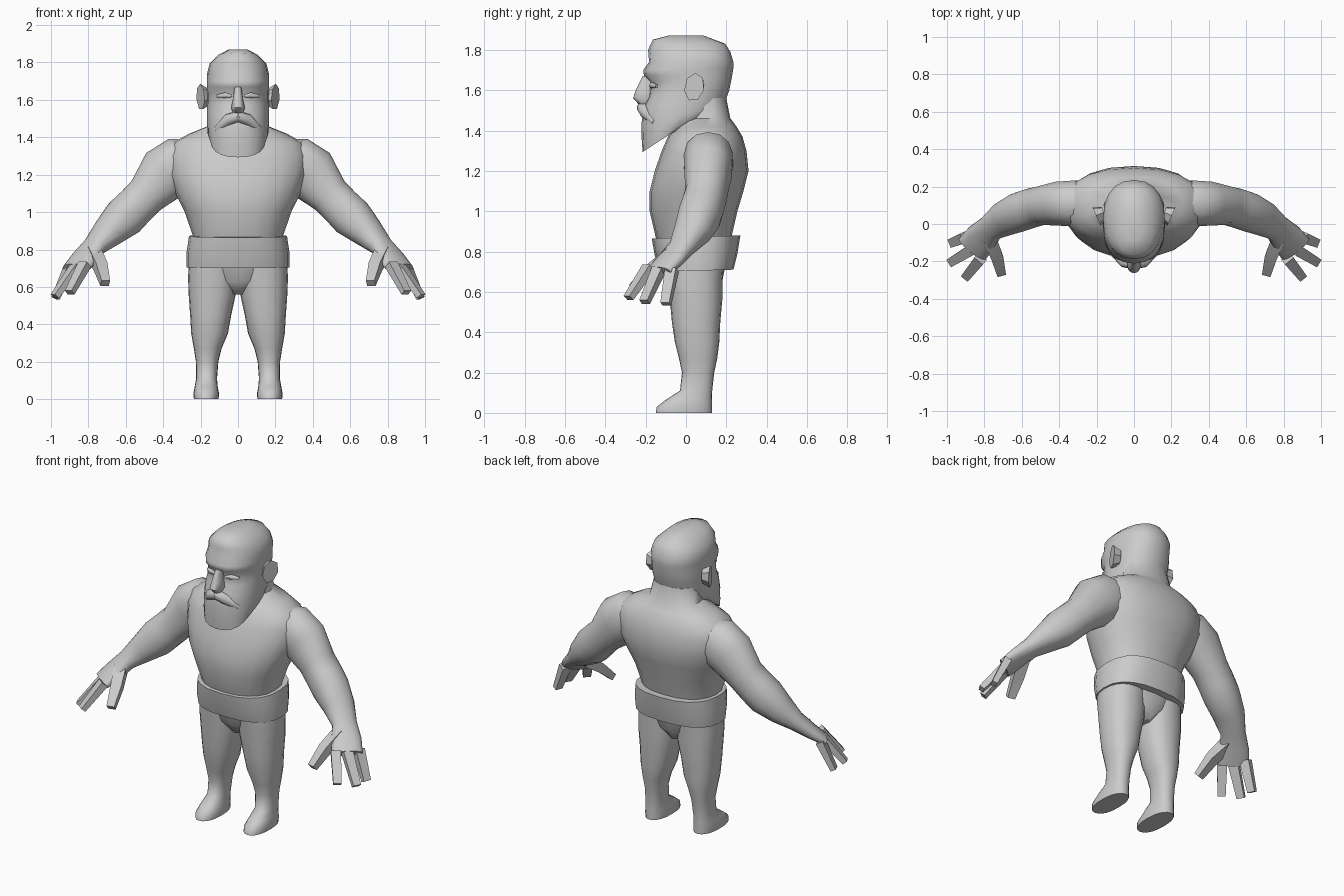
import bpy, bmesh, math
from mathutils import Vector, Matrix

cube = bpy.data.objects.get("Cube")
if cube:
    bpy.data.objects.remove(cube, do_unlink=True)

clay = bpy.data.materials.new("clay_grey")
clay.use_nodes = True
GREY = (0.6, 0.6, 0.6, 1)
clay.diffuse_color = GREY
clay.node_tree.nodes["Principled BSDF"].inputs["Base Color"].default_value = GREY


def finish(name, bm, mirror=False, angle=55):
    """Turn a bmesh into a shaded object, mirrored to the other side if asked."""
    bmesh.ops.recalc_face_normals(bm, faces=bm.faces)
    mesh = bpy.data.meshes.new(name)
    bm.to_mesh(mesh)
    bm.free()
    mesh.materials.append(clay)
    obj = bpy.data.objects.new(name, mesh)
    bpy.context.collection.objects.link(obj)
    if mirror:
        mod = obj.modifiers.new("mirror", 'MIRROR')
        mod.use_mirror_merge = False
    bpy.ops.object.select_all(action='DESELECT')
    obj.select_set(True)
    bpy.context.view_layer.objects.active = obj
    bpy.ops.object.shade_smooth_by_angle(angle=math.radians(angle))
    return obj


def loft(name, rings, **options):
    """Skin a stack of point rings and cap both ends."""
    bm = bmesh.new()
    loops = [[bm.verts.new(p) for p in ring] for ring in rings]
    count = len(loops[0])
    for low, high in zip(loops, loops[1:]):
        for i in range(count):
            j = (i + 1) % count
            bm.faces.new((low[i], low[j], high[j], high[i]))
    bm.faces.new(loops[0])
    bm.faces.new(loops[-1])
    return finish(name, bm, **options)


def rounded(a, power):
    c, s = math.cos(a), math.sin(a)
    e = 2 / power
    return math.copysign(abs(c) ** e, c), math.copysign(abs(s) ** e, s)


def slab(front, back, half, cx=0, power=2.3, sides=20):
    """Cross-section spanning a front and a back (y, z) point."""
    ring = []
    for i in range(sides):
        u, v = rounded(math.tau * i / sides, power)
        t = (v + 1) / 2
        ring.append(Vector((cx + half * u,
                            front[0] + (back[0] - front[0]) * t,
                            front[1] + (back[1] - front[1]) * t)))
    return ring


def level(z, front, back, half, cx=0, power=2.3):
    return slab((front, z), (back, z), half, cx, power)


def tube(name, stations, sides=14, power=2.2, **options):
    """Limb along (centre, horizontal radius, upright radius) stations."""
    points = [Vector(s[0]) for s in stations]
    rings = []
    for i, (_, wide, tall) in enumerate(stations):
        along = (points[min(i + 1, len(points) - 1)] - points[max(i - 1, 0)]).normalized()
        side = along.cross(Vector((0, 0, 1))).normalized()
        up = side.cross(along)
        ring = []
        for k in range(sides):
            u, v = rounded(math.tau * (k + 0.5) / sides, power)
            ring.append(points[i] + side * wide * u + up * tall * v)
        rings.append(ring)
    return loft(name, rings, mirror=True, **options)


# Torso with sloping shoulders and neck
loft("torso", [level(*r) for r in (
    (.78, -.12, .20, .23), (.87, -.15, .225, .24), (1.0, -.18, .255, .285),
    (1.1, -.18, .285, .335), (1.2, -.155, .31, .37), (1.3, -.12, .30, .38),
    (1.37, -.09, .28, .35), (1.42, -.05, .25, .26), (1.46, -.02, .22, .16),
    (1.56, -.02, .20, .14))])

# Wide belt
loft("belt", [slab(*r, power=2.5) for r in (
    ((-.13, .70), (.235, .71), .275), ((-.155, .78), (.255, .79), .275),
    ((-.17, .865), (.27, .88), .262))], angle=35)

# Hips and legs ending in flat-soled feet
loft("hips", [level(*r) for r in (
    (.56, -.03, .13, .03), (.63, -.08, .175, .15), (.75, -.11, .2, .25))])
loft("leg", [level(*r) for r in (
    (0, -.15, .13, .066, .17), (.03, -.145, .13, .069, .17),
    (.065, -.10, .13, .062, .17), (.11, -.03, .13, .056, .168),
    (.2, -.02, .14, .06, .165), (.27, -.035, .155, .074, .162),
    (.35, -.055, .165, .098, .152), (.45, -.07, .17, .11, .146),
    (.56, -.08, .18, .126, .138), (.65, -.09, .18, .132, .135),
    (.76, -.1, .19, .132, .13))], mirror=True)

# Arm running into a broad palm
tube("arm", (
    ((.22, .11, 1.28), .11, .11), ((.31, .11, 1.255), .125, .15),
    ((.39, .11, 1.205), .12, .15), ((.49, .1, 1.09), .105, .11),
    ((.55, .085, 1.03), .107, .11), ((.61, .065, .97), .107, .112),
    ((.69, .03, .895), .095, .085), ((.765, -.02, .82), .073, .055),
    ((.82, -.08, .755), .09, .042), ((.865, -.135, .70), .092, .03)))

# Three fingers and a thumb, square in section
for name, base, tip in (
        ("front_finger", (.82, -.185, .72), (.9, -.285, .57)),
        ("middle_finger", (.865, -.135, .71), (.98, -.205, .55)),
        ("back_finger", (.90, -.07, .71), (.975, -.10, .54))):
    tube(name, ((base, .042, .032), (tip, .033, .023)), sides=4, power=2, angle=30)
tube("thumb", (((.775, -.07, .785), .05, .05), ((.735, -.17, .71), .046, .04),
               ((.71, -.265, .62), .033, .028)), sides=4, power=2, angle=30)

# Head with jutting brow and beard
loft("head", [slab((fy, fz), (by, bz), half) for fy, fz, by, bz, half in (
    (-.215, 1.293, .04, 1.46, .145), (-.22, 1.36, .14, 1.48, .162),
    (-.22, 1.44, .19, 1.52, .166), (-.21, 1.52, .2, 1.56, .166),
    (-.185, 1.57, .215, 1.6, .165), (-.178, 1.64, .225, 1.65, .165),
    (-.208, 1.67, .23, 1.68, .166), (-.212, 1.70, .235, 1.71, .166),
    (-.183, 1.74, .235, 1.74, .165), (-.188, 1.8, .22, 1.79, .152),
    (-.165, 1.85, .195, 1.83, .105), (-.09, 1.87, .09, 1.87, .05))])

# Nose, moustache and eyelids
loft("nose", [level(*r) for r in (
    (1.53, -.235, -.15, .026), (1.56, -.262, -.15, .038),
    (1.6, -.25, -.15, .028), (1.67, -.215, -.15, .018))])
tube("moustache", (((-.01, -.215, 1.515), .03, .028), ((.05, -.2, 1.495), .034, .032),
                   ((.115, -.155, 1.44), .016, .016)), sides=10)
tube("eyelid", (((.035, -.173, 1.62), .008, .008), ((.07, -.168, 1.625), .014, .015),
                ((.11, -.145, 1.62), .008, .008)), sides=8)

# Flared ears
bm = bmesh.new()
pose = (Matrix.Translation((.18, .05, 1.615)) @ Matrix.Rotation(math.radians(24), 4, 'Z')
        @ Matrix.Rotation(math.radians(-14), 4, 'X') @ Matrix.Diagonal((1, .054, .072, 1))
        @ Matrix.Rotation(math.pi / 2, 4, 'Y'))
pose = Matrix.Translation((.18, .05, 1.615)) @ Matrix.Rotation(math.radians(-24), 4, 'Z') \
    @ Matrix.Rotation(math.radians(-14), 4, 'X') @ Matrix.Diagonal((1, .054, .072, 1)) \
    @ Matrix.Rotation(math.pi / 2, 4, 'Y')
bmesh.ops.create_cone(bm, cap_ends=True, segments=7, radius1=.65, radius2=1,
                      depth=.045, matrix=pose)
finish("ear", bm, mirror=True, angle=30)
